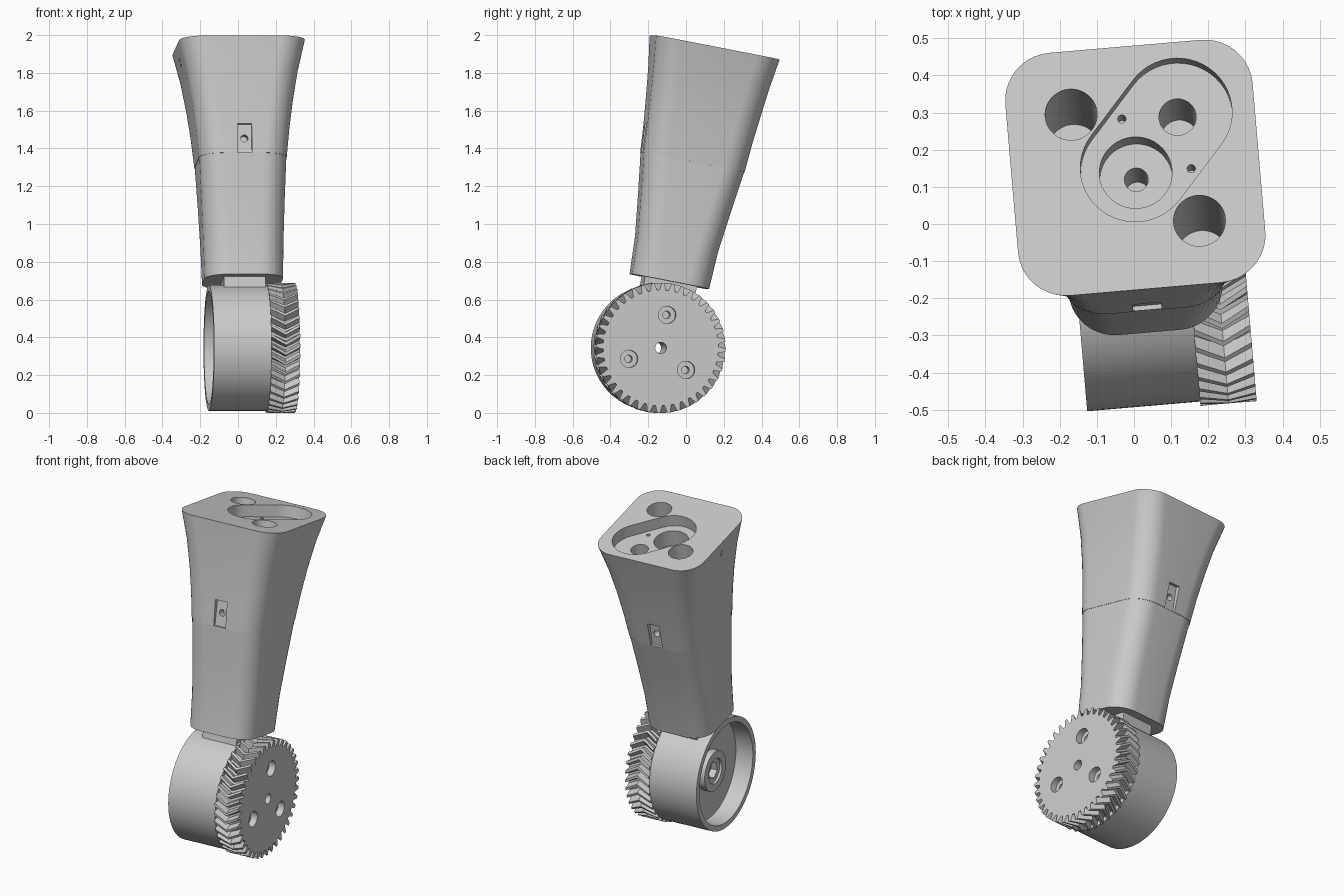
import bpy, bmesh
from math import sin, cos, pi, radians
from mathutils import Matrix, Vector

if "Cube" in bpy.data.objects:
    bpy.data.objects.remove(bpy.data.objects["Cube"], do_unlink=True)

GREY = (0.6, 0.6, 0.6, 1)
grey = bpy.data.materials.new("plain_grey")
grey.use_nodes = True
grey.diffuse_color = GREY
grey.node_tree.nodes["Principled BSDF"].inputs["Base Color"].default_value = GREY

# Everything is built upright around the wheel axis, then leaned and turned
FRAME = (Matrix.Translation((0, -0.159, 0.344))
         @ Matrix.Rotation(radians(4.9), 4, 'Z')
         @ Matrix.Rotation(radians(-11), 4, 'X'))
LEG_X = 0.03
TOP, SEAM, BASE = 1.62, 1.0, 0.358
parts = []


def loft(name, rings):
    """Skin a list of equal rings and cap both ends."""
    bm = bmesh.new()
    loops = [[bm.verts.new(p) for p in ring] for ring in rings]
    n = len(loops[0])
    for a, b in zip(loops, loops[1:]):
        for i in range(n):
            j = (i + 1) % n
            bm.faces.new((a[i], a[j], b[j], b[i]))
    bm.faces.new(loops[0])
    bm.faces.new(loops[-1])
    bmesh.ops.recalc_face_normals(bm, faces=bm.faces)
    mesh = bpy.data.meshes.new(name)
    bm.to_mesh(mesh)
    bm.free()
    mesh.materials.append(grey)
    obj = bpy.data.objects.new(name, mesh)
    bpy.context.collection.objects.link(obj)
    return obj


def part(name, rings):
    obj = loft(name, rings)
    parts.append(obj)
    return obj


def circle(r, n=48):
    return [(r * cos(2 * pi * i / n), r * sin(2 * pi * i / n)) for i in range(n)]


def rod(centre, axis, r, length, n=32):
    """Cylinder cutter centred on a point."""
    turn = Vector((0, 0, 1)).rotation_difference(Vector(axis)).to_matrix()
    return loft("cutter", [[Vector(centre) + turn @ Vector((x, y, h))
                            for x, y in circle(r, n)]
                           for h in (-length / 2, length / 2)])


def cut(obj, cutter):
    mod = obj.modifiers.new("cut", 'BOOLEAN')
    mod.object = cutter
    mod.solver = 'EXACT'
    bpy.context.view_layer.objects.active = obj
    bpy.ops.object.modifier_apply(modifier=mod.name)
    bpy.data.objects.remove(cutter, do_unlink=True)


def lathe(profile, n=96):
    """Rings around the x axis from (x, radius) pairs."""
    return [[(x, a, b) for a, b in circle(r, n)] for x, r in profile]


def section(z, hx, hy, r, steps=10):
    """Rounded rectangle at height z."""
    ring = []
    for k, (sx, sy) in enumerate(((1, 1), (-1, 1), (-1, -1), (1, -1))):
        for i in range(steps + 1):
            a = (k + i / steps) * pi / 2
            ring.append((LEG_X + sx * (hx - r) + r * cos(a),
                         sy * (hy - r) + r * sin(a), z))
    return ring


# Leg: two lofted halves meeting at the seam
part("lower_leg", [section(*s) for s in (
    (BASE, .208, .208, .125), (.56, .213, .217, .125),
    (.78, .221, .243, .125), (SEAM, .231, .271, .125))])
upper = part("upper_leg", [section(*s) for s in (
    (SEAM, .233, .273, .125), (1.15, .248, .283, .125), (1.3, .268, .297, .128),
    (1.46, .296, .313, .13), (TOP, .334, .334, .13))])

# Slanted slot pocket in the top, a stadium between two centres
slot_a, slot_b = Vector((LEG_X, 0)), Vector((LEG_X + .125, .142))
heading = (slot_b - slot_a).angle_signed(Vector((1, 0)))
outline = []
for centre, start in ((slot_b, heading - pi / 2), (slot_a, heading + pi / 2)):
    for i in range(25):
        a = start + pi * i / 24
        outline.append((centre.x + .148 * cos(a), centre.y + .148 * sin(a)))
FLOOR = TOP - 0.07
cut(upper, loft("cutter", [[(x, y, z) for x, y in outline] for z in (FLOOR, TOP + .1)]))


def bore(x, y, r, bottom, top=TOP + .1):
    cut(upper, rod((LEG_X + x, y, (bottom + top) / 2), (0, 0, 1), r, top - bottom, 40))


bore(0, 0, .098, FLOOR - .1)
bore(0, 0, .032, FLOOR - .3)
bore(.125, .142, .05, FLOOR - .3)
for x, y in ((-.025, .15), (.15, -.002)):
    bore(x, y, .011, FLOOR - .08)
for s in (1, -1):
    bore(.16 * s, -.16 * s, .07, TOP - .5)

# Latch notch with a screw hole, front and back
for s in (1, -1):
    cut(upper, loft("cutter", [[(LEG_X + x, s * y, z) for x, y in
                                ((-.038, .258), (.038, .258), (.038, .4), (-.038, .4))]
                               for z in (SEAM - .02, 1.155)]))
    cut(upper, rod((LEG_X, s * .26, 1.08), (0, 1, 0), .019, .1))

# Two pin holes high on the side
for z in (1.52, 1.548):
    cut(upper, rod((LEG_X - .32, -.02, z), (1, 0, 0), .008, .08, 16))

# Neck block between leg and wheel
part("neck_block", [[(LEG_X + x, y, z) for x, y in
                     ((-.11, -.14), (.11, -.14), (.11, .14), (-.11, .14))]
                    for z in (.27, BASE + .01)])

# Wheel drum with a recessed open end and raised hub
GEAR_IN, GEAR_OUT = 0.15, 0.302
drum = part("wheel_drum", lathe((
    (GEAR_IN, .333), (-.155, .333), (-.155, .3), (-.045, .3), (-.045, .12),
    (-.085, .12), (-.085, .075), (-.07, .075))))
cut(drum, rod((-.07, 0, 0), (1, 0, 0), .05, .08, 6))
cut(drum, rod((0, 0, 0), (1, 0, 0), .03, .6))

# Herringbone gear: toothed outline twisted at mid width
TEETH, TIP, ROOT, TWIST = 40, .345, .306, .125


def tooth_ring(x, twist):
    ring = []
    for i in range(TEETH):
        for share, r in ((-.36, ROOT), (-.14, TIP), (.14, TIP), (.36, ROOT)):
            a = 2 * pi * (i + share) / TEETH + twist
            ring.append((x, r * cos(a), r * sin(a)))
    return ring


gear = part("herringbone_gear", [tooth_ring(GEAR_IN, 0),
                                 tooth_ring((GEAR_IN + GEAR_OUT) / 2, TWIST),
                                 tooth_ring(GEAR_OUT, 0)])
cut(gear, rod((.2, 0, 0), (1, 0, 0), .03, .6))

# Three counterbored screw holes in the gear, matching holes in the drum
for k in range(3):
    a = radians(90 + 120 * k)
    y, z = .178 * cos(a), .178 * sin(a)
    cut(gear, rod((GEAR_OUT, y, z), (1, 0, 0), .046, .08))
    cut(gear, rod((GEAR_OUT, y, z), (1, 0, 0), .02, .24))
    cut(drum, rod((-.045, y, z), (1, 0, 0), .017, .1))

# Shade and place
for obj in parts:
    bpy.ops.object.select_all(action='DESELECT')
    obj.select_set(True)
    bpy.context.view_layer.objects.active = obj
    if obj.name not in ("herringbone_gear", "neck_block"):
        bpy.ops.object.shade_smooth_by_angle(angle=radians(25))
    obj.matrix_world = FRAME
